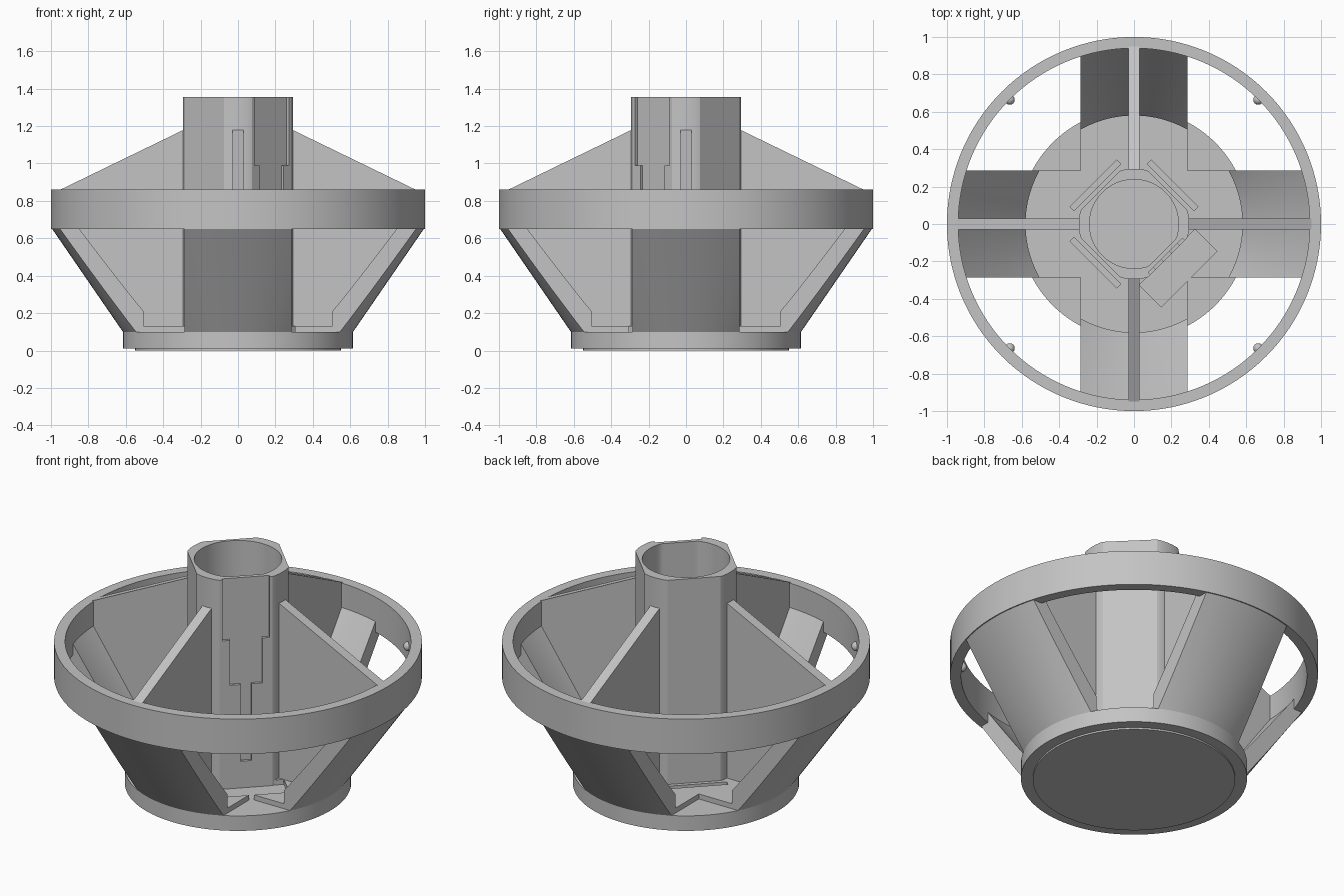
import bpy, bmesh
from math import pi, sin, cos, radians
from mathutils import Matrix

if "Cube" in bpy.data.objects:
    bpy.data.objects.remove(bpy.data.objects["Cube"])

grey = bpy.data.materials.new("plain_grey")
grey.use_nodes = True
grey.diffuse_color = (0.55, 0.55, 0.55, 1)
grey.node_tree.nodes["Principled BSDF"].inputs["Base Color"].default_value = (0.55, 0.55, 0.55, 1)


def make(name, bm):
    bmesh.ops.recalc_face_normals(bm, faces=bm.faces)
    mesh = bpy.data.meshes.new(name)
    bm.to_mesh(mesh)
    bm.free()
    mesh.materials.append(grey)
    ob = bpy.data.objects.new(name, mesh)
    bpy.context.collection.objects.link(ob)
    return ob


def activate(ob):
    bpy.ops.object.select_all(action='DESELECT')
    ob.select_set(True)
    bpy.context.view_layer.objects.active = ob


def smooth(ob):
    activate(ob)
    bpy.ops.object.shade_smooth_by_angle(angle=radians(25))


def revolve(name, profile, steps=128, closed=False):
    """Spin an (r, z) profile about the z axis."""
    bm = bmesh.new()
    verts = [bm.verts.new((r, 0, z)) for r, z in profile]
    edges = [bm.edges.new(p) for p in zip(verts, verts[1:])]
    if closed:
        edges.append(bm.edges.new((verts[-1], verts[0])))
    bmesh.ops.spin(bm, geom=verts + edges, cent=(0, 0, 0), axis=(0, 0, 1),
                   angle=2 * pi, steps=steps, use_merge=True)
    bmesh.ops.remove_doubles(bm, verts=bm.verts, dist=1e-5)
    return make(name, bm)


def prism(name, outline, z0, z1, matrix=Matrix()):
    """Extrude an xy outline from z0 to z1, then place it."""
    bm = bmesh.new()
    face = bm.faces.new([bm.verts.new((x, y, z0)) for x, y in outline])
    geom = bmesh.ops.extrude_face_region(bm, geom=[face])["geom"]
    moved = [g for g in geom if isinstance(g, bmesh.types.BMVert)]
    bmesh.ops.translate(bm, verts=moved, vec=(0, 0, z1 - z0))
    bmesh.ops.transform(bm, matrix=matrix, verts=bm.verts)
    return make(name, bm)


def radial_box(name, d0, d1, half, z0, z1, angle):
    outline = [(d0, -half), (d1, -half), (d1, half), (d0, half)]
    return prism(name, outline, z0, z1, Matrix.Rotation(radians(angle), 4, 'Z'))


def boolean(ob, cutter, operation='DIFFERENCE'):
    cutter.hide_render = True
    mod = ob.modifiers.new("cut", 'BOOLEAN')
    mod.operation, mod.solver, mod.object = operation, 'EXACT', cutter
    activate(ob)
    bpy.ops.object.modifier_apply(modifier=mod.name)
    bpy.data.objects.remove(cutter)


def flatted_circle(radius, flats, steps=120):
    """Circle with flats at given {degrees: distance}."""
    points = []
    for i in range(steps):
        a = 2 * pi * i / steps
        r = radius
        for deg, d in flats.items():
            c = cos(a - radians(deg))
            if c > 0.1:
                r = min(r, d / c)
        points.append((r * cos(a), r * sin(a)))
    return points


DIAGONALS = (45, 135, 225, 315)
PANEL = 0.285  # half width of each sloping panel

# Base disc with a small foot
smooth(revolve("base_disc", [(0, 0), (0.55, 0), (0.55, 0.01), (0.615, 0.01),
                             (0.615, 0.1), (0, 0.1)]))

# Upper rim
smooth(revolve("rim", [(0.94, 0.65), (1, 0.65), (1, 0.86), (0.94, 0.86)], closed=True))

# Four sloping panels joined by a cross-shaped floor
panels = revolve("sloping_panels", [(0, 0.095), (0.612, 0.095), (0.995, 0.652),
                                    (0.97, 0.713), (0.94, 0.713), (0.58, 0.21),
                                    (0.58, 0.13), (0, 0.13)])
quarter = [(1.1, -PANEL), (1.1, PANEL), (PANEL, PANEL)]
cross = []
for k in range(4):
    c, s = round(cos(k * pi / 2)), round(sin(k * pi / 2))
    cross += [(c * x - s * y, s * x + c * y) for x, y in quarter]
boolean(panels, prism("cross_cutter", cross, 0, 1), 'INTERSECT')
for a in DIAGONALS:
    front = a == 315
    boolean(panels, radial_box("slot_cutter", 0.25 if front else 0.276,
                               0.417 if front else 0.308,
                               0.21 if front else 0.177, 0.1, 0.3, a))
smooth(panels)

# Central tube with four flats, bored from the top
tube = prism("central_tube", flatted_circle(0.295, {a: 0.254 for a in DIAGONALS}), 0.1, 1.355)
boolean(tube, prism("bore_cutter", flatted_circle(0.238, {315: 0.215}), 0.13, 1.5))
# Stepped recess on one flat
for half, low, high in ((0.13, 0.99, 1.5), (0.09, 0.72, 1.2), (0.03, 0.26, 0.9)):
    boolean(tube, radial_box("recess_cutter", 0.238, 0.4, half, low, high, 315))
smooth(tube)

# Four upright ribs from the tube to the rim
rib_outline = [(0.265, 0.11), (0.6, 0.11), (0.65, 0.2), (0.95, 0.66),
               (0.95, 0.86), (0.27, 1.19)]
for k, side in enumerate(("left", "back", "right", "front")):
    place = Matrix.Rotation(k * pi / 2, 4, 'Z') @ Matrix.Rotation(pi / 2, 4, 'X')
    prism(side + "_rib", rib_outline, -0.03, 0.03, place)

# Small round bumps inside the rim
for a in DIAGONALS:
    bm = bmesh.new()
    spot = Matrix.Translation((0.94 * cos(radians(a)), 0.94 * sin(radians(a)), 0.755))
    bmesh.ops.create_uvsphere(bm, u_segments=16, v_segments=10, radius=0.027, matrix=spot)
    smooth(make("rim_bump", bm))
